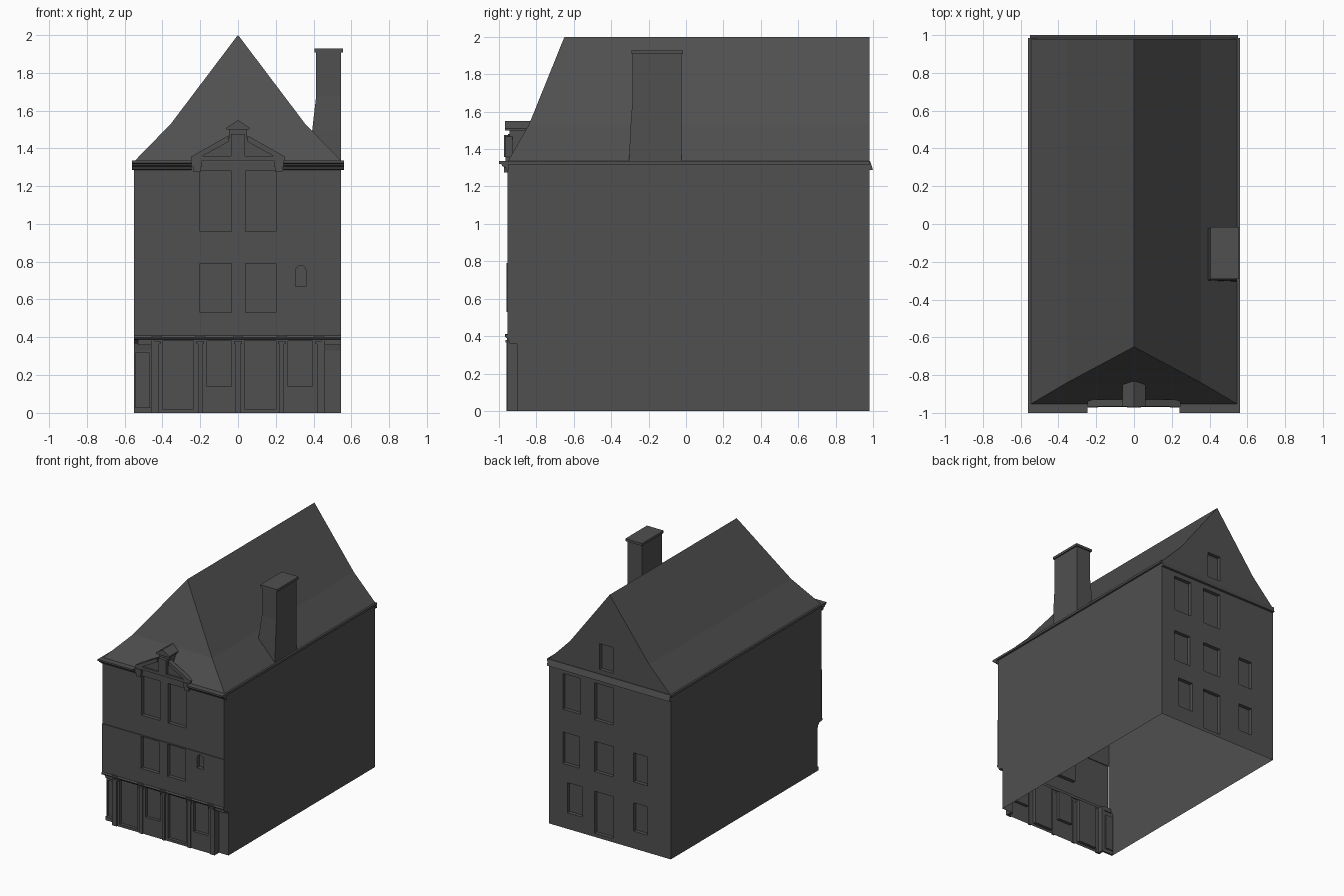
import bpy, bmesh, math
from mathutils import Vector

if "Cube" in bpy.data.objects:
    bpy.data.objects.remove(bpy.data.objects["Cube"], do_unlink=True)

COLOUR = (0.08, 0.08, 0.08, 1)
stone = bpy.data.materials.new("dark_grey")
stone.use_nodes = True
stone.diffuse_color = COLOUR
bsdf = next(n for n in stone.node_tree.nodes if n.type == 'BSDF_PRINCIPLED')
bsdf.inputs["Base Color"].default_value = COLOUR
bsdf.inputs["Roughness"].default_value = 0.8


def finish(bm, name):
    me = bpy.data.meshes.new(name)
    bm.to_mesh(me)
    bm.free()
    me.materials.append(stone)
    ob = bpy.data.objects.new(name, me)
    bpy.context.collection.objects.link(ob)
    return ob


def wall(name, outline, y, facing, openings=(), depth=0.03):
    """Sheet in the xz plane with recessed openings (x0, x1, z0, z1)."""
    bm = bmesh.new()
    face = bm.faces.new([bm.verts.new((x, y, z)) for x, z in outline])
    face.normal_update()
    if face.normal.y * facing < 0:
        face.normal_flip()
    for x0, x1, z0, z1 in openings:
        for co, no in (((x0, y, 0), (1, 0, 0)), ((x1, y, 0), (1, 0, 0)),
                       ((0, y, z0), (0, 0, 1)), ((0, y, z1), (0, 0, 1))):
            geom = bm.verts[:] + bm.edges[:] + bm.faces[:]
            bmesh.ops.bisect_plane(bm, geom=geom, plane_co=co, plane_no=no, dist=1e-5)
    panes = []
    for f in bm.faces:
        c = f.calc_center_median()
        if any(a < c.x < b and lo < c.z < hi for a, b, lo, hi in openings):
            panes.append(f)
    if panes:
        new = bmesh.ops.extrude_face_region(bm, geom=panes)["geom"]
        verts = [v for v in new if isinstance(v, bmesh.types.BMVert)]
        bmesh.ops.translate(bm, verts=verts, vec=(0, -facing * depth, 0))
        old = [f for f in panes if f.is_valid]
        if old:
            bmesh.ops.delete(bm, geom=old, context='FACES')
    bmesh.ops.dissolve_limit(bm, angle_limit=0.01, verts=bm.verts[:], edges=bm.edges[:])
    return finish(bm, name)


def rect(x0, x1, z0, z1):
    return [(x0, z0), (x1, z0), (x1, z1), (x0, z1)]


def prism(name, profile, lo, hi, axis):
    """Extrude a profile: (x, z) along y, or (y, z) along x."""
    bm = bmesh.new()
    place = (lambda p, t: (p[0], t, p[1])) if axis == 'y' else (lambda p, t: (t, p[0], p[1]))
    a, b = ([bm.verts.new(place(p, t)) for p in profile] for t in (lo, hi))
    bm.faces.new(a)
    bm.faces.new(b[::-1])
    for i in range(len(a)):
        j = (i + 1) % len(a)
        bm.faces.new((a[i], b[i], b[j], a[j]))
    bmesh.ops.recalc_face_normals(bm, faces=bm.faces[:])
    return finish(bm, name)


def box(name, x0, x1, y0, y1, z0, z1):
    return prism(name, rect(x0, x1, z0, z1), y0, y1, 'y')


def sheet(name, polys, out):
    """Open surface whose faces look towards the out vector."""
    bm = bmesh.new()
    for p in polys:
        f = bm.faces.new([bm.verts.new(c) for c in p])
        f.normal_update()
        if f.normal.dot(Vector(out)) < 0:
            f.normal_flip()
    bmesh.ops.remove_doubles(bm, verts=bm.verts[:], dist=1e-4)
    return finish(bm, name)


L, R, BACK, FRONT, STEP = -0.55, 0.545, 0.98, -0.955, -0.9
EAVE = 1.33

# Side walls, with the coved jetty over the ground floor
cove = [(FRONT, 0.4), (-0.925, 0.385), (-0.907, 0.365), (STEP, 0.33)]
side = [(BACK, 0), (BACK, EAVE), (FRONT, EAVE)] + cove + [(STEP, 0)]
for name, x, s in (("left_wall", R, 1), ("right_wall", L, -1)):
    sheet(name, [[(x, y, z) for y, z in side]], (s, 0, 0))
for name, x0, x1 in (("right_cove", L, -0.46), ("left_cove", 0.46, R)):
    sheet(name, [[(x0, *p), (x1, *p), (x1, *q), (x0, *q)]
                 for p, q in zip(cove, cove[1:])], (0, -1, -0.3))

# Front wall: upper, middle and ground floors
pairs = ((-0.2, -0.035), (0.04, 0.2))
wall("upper_front_wall", rect(L, R, 0.8, EAVE), FRONT + 0.003, -1,
     [(a, b, 0.96, 1.28) for a, b in pairs])
NICHE = (0.305, 0.36, 0.67, 0.78)
wall("middle_front_wall", rect(L, R, 0.39, 0.8), FRONT - 0.004, -1,
     [(a, b, 0.53, 0.79) for a, b in pairs] + [NICHE])
sheet("middle_ledge", [[(L, FRONT - 0.004, 0.8), (R, FRONT - 0.004, 0.8),
                        (R, FRONT + 0.003, 0.8), (L, FRONT + 0.003, 0.8)]], (0, 0, 1))
wall("shop_front", rect(-0.46, 0.46, 0, 0.4), FRONT + 0.005, -1,
     [(-0.4, -0.235, 0.02, 0.38), (-0.165, -0.035, 0.14, 0.38),
      (0.035, 0.2, 0.02, 0.38), (0.265, 0.395, 0.14, 0.38)], 0.025)
wall("right_corner_wall", rect(L, -0.46, 0, 0.34), STEP, -1,
     [(-0.54, -0.47, 0.03, 0.32)], 0.01)
wall("left_corner_wall", rect(0.46, R, 0, 0.34), STEP, -1)
box("corner_plinth", L, -0.46, STEP - 0.015, STEP, 0, 0.03)

# Rounded head of the small niche
cx, r, top = (NICHE[0] + NICHE[1]) / 2, 0.0275, NICHE[3]
for s in (-1, 1):
    arc = [(cx + s * r * math.cos(t * math.pi / 8), top - r + r * math.sin(t * math.pi / 8))
           for t in range(5)]
    prism("niche_spandrel", arc + [(cx + s * r, top)], FRONT - 0.004, FRONT + 0.025, 'y')

# Shop front posts, brackets and lintel
for x in (-0.45, 0.45):
    box("end_post", x - 0.01, x + 0.01, FRONT - 0.003, STEP, 0, 0.39)
for x in (-0.43, -0.2, 0, 0.232, 0.43):
    box("shop_pilaster", x - 0.012, x + 0.012, FRONT - 0.004, FRONT + 0.01, 0, 0.37)
    box("shop_bracket", x - 0.02, x + 0.02, FRONT - 0.01, FRONT + 0.01, 0.365, 0.38)
    box("lintel_block", x - 0.025, x + 0.025, FRONT - 0.012, FRONT, 0.395, 0.412)
prism("shop_lintel", [(-0.94, 0.385), (-0.962, 0.39), (-0.968, 0.4), (-0.96, 0.41), (-0.94, 0.41)],
      L, R, 'x')
for x0, x1 in ((-0.53, -0.46), (0.46, R)):
    for i in range(3):
        box("corner_moulding", x0, x1, FRONT + 0.012 - i * 0.006, STEP, 0.36 + i * 0.012, 0.372 + i * 0.012)

# Back wall and gable
wall("back_wall", rect(L, R, 0, EAVE), BACK, 1,
     [(0.245, 0.38, 0.13, 0.375), (-0.03, 0.135, 0.03, 0.37), (-0.34, -0.215, 0.14, 0.37),
      (0.27, 0.42, 0.52, 0.775), (-0.03, 0.135, 0.53, 0.775), (-0.34, -0.215, 0.54, 0.775),
      (0.26, 0.42, 0.96, 1.25), (-0.03, 0.135, 0.95, 1.25)])
rise = [(0.55, EAVE, FRONT), (0.355, 1.53, -0.84), (0, 2, -0.65)]
gable = [(x, z) for x, z, _ in rise] + [(-x, z) for x, z, _ in rise[1::-1]]
wall("back_gable", gable, BACK, 1, [(-0.03, 0.09, 1.37, 1.58)])
prism("back_pent", [(BACK, 1.335), (0.985, 1.335), (1.0, 1.287), (BACK, 1.287)], L, R + 0.005, 'x')

# Bell-cast roof, hipped at the front
slopes = []
for (x0, z0, y0), (x1, z1, y1) in zip(rise, rise[1:]):
    for s in (-1, 1):
        slopes.append([(s * x0, y0, z0), (s * x0, BACK, z0), (s * x1, BACK, z1), (s * x1, y1, z1)])
    hip = [(-x0, y0, z0), (x0, y0, z0), (x1, y1, z1)]
    slopes.append(hip + ([(-x1, y1, z1)] if x1 else []))
sheet("roof", slopes, (0, 0, 1))

# Eaves gutters and front cornice
for s in (-1, 1):
    box("side_gutter", s * 0.54, s * 0.56, -0.96, 0.985, 1.318, 1.335)
cornice = [(-0.95, 1.285), (-0.962, 1.29), (-0.965, 1.302), (-0.982, 1.308),
           (-0.985, 1.318), (-1.0, 1.322), (-1.0, 1.335), (-0.95, 1.335)]
for x0, x1 in ((-0.56, -0.245), (0.24, 0.56)):
    prism("front_cornice", cornice, x0, x1, 'x')

# Pediment over the upper windows
box("pediment_base", -0.245, 0.245, -0.965, -0.93, 1.335, 1.358)
prism("pediment_panel", [(-0.22, 1.35), (0.22, 1.35), (0, 1.48)], -0.952, -0.93, 'y')
for s in (-1, 1):
    prism("raking_cornice", [(s * 0.245, 1.358), (s * 0.05, 1.468), (s * 0.05, 1.435),
                             (s * 0.19, 1.358)], -0.965, -0.928, 'y')
    box("pediment_bracket", s * 0.195, s * 0.235, -0.972, -0.94, 1.275, 1.3)
    box("bracket_cap", s * 0.19, s * 0.245, -0.972, -0.93, 1.3, 1.335)

# Small gabled block at the pediment centre
box("block_body", -0.048, 0.048, -0.945, -0.85, 1.34, 1.51)
box("block_face", -0.036, 0.036, -0.972, -0.94, 1.358, 1.475)
prism("block_roof", [(-0.06, 1.5), (0.06, 1.5), (0.06, 1.51), (0, 1.55), (-0.06, 1.51)],
      -0.967, -0.83, 'y')

# Chimney with a flared foot
rings = [(0.385, -0.305, 1.32), (0.393, -0.298, 1.5), (0.414, -0.285, 1.68), (0.414, -0.285, 1.91)]
corners = [[(x, y, z), (R, y, z), (R, -0.025, z), (x, -0.025, z)] for x, y, z in rings]
bm = bmesh.new()
loops = [[bm.verts.new(c) for c in ring] for ring in corners]
for a, b in zip(loops, loops[1:]):
    for i in range(4):
        j = (i + 1) % 4
        bm.faces.new((a[i], a[j], b[j], b[i]))
bm.faces.new(loops[-1])
finish(bm, "chimney_stack")
box("chimney_cap", 0.405, 0.555, -0.292, -0.015, 1.908, 1.928)
